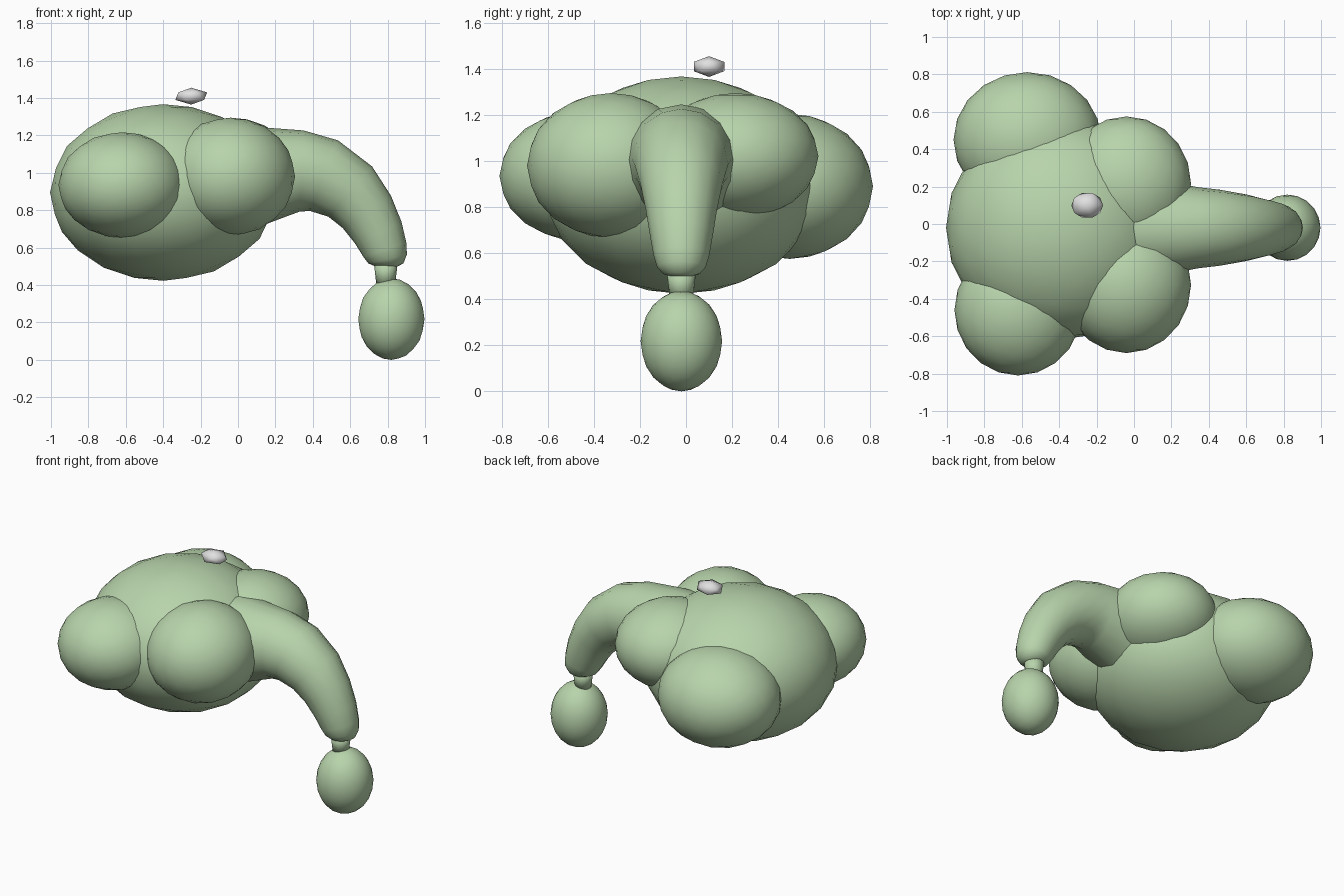
import bpy

cube = bpy.data.objects.get("Cube")
if cube:
    bpy.data.objects.remove(cube, do_unlink=True)


def make_material(name, color):
    mat = bpy.data.materials.new(name)
    mat.use_nodes = True
    mat.diffuse_color = color
    for node in mat.node_tree.nodes:
        if node.type == 'BSDF_PRINCIPLED':
            node.inputs["Base Color"].default_value = color
    return mat


green = make_material("pale_green", (0.48, 0.66, 0.41, 1))
grey = make_material("light_grey", (0.75, 0.75, 0.75, 1))


def finish(obj, name, mat):
    obj.name = name
    obj.data.materials.clear()
    obj.data.materials.append(mat)
    bpy.ops.object.shade_smooth()


def blob(name, center, radii, mat=green, detail=3):
    bpy.ops.mesh.primitive_ico_sphere_add(subdivisions=detail, radius=1, location=center)
    obj = bpy.context.object
    obj.scale = radii
    bpy.ops.object.transform_apply(location=False, rotation=False, scale=True)
    finish(obj, name, mat)


# Rounded central mass with four overlapping lobes
blob("body", (-0.40, -0.02, 0.895), (0.605, 0.60, 0.472))
blob("front_right_lobe", (-0.62, -0.46, 0.935), (0.34, 0.35, 0.282))
blob("front_left_lobe", (-0.04, -0.325, 0.98), (0.345, 0.365, 0.315))
blob("back_left_lobe", (-0.04, 0.215, 1.02), (0.345, 0.36, 0.275))
blob("back_right_lobe", (-0.57, 0.45, 0.89), (0.395, 0.362, 0.315))

# Drooping tapered arm: x, z and radius along its path
path = [(0.0, 0.975, 0.27), (0.12, 0.985, 0.262), (0.34, 1.01, 0.217),
        (0.46, 0.985, 0.203), (0.60, 0.90, 0.178), (0.69, 0.79, 0.155),
        (0.75, 0.68, 0.137), (0.785, 0.59, 0.121), (0.80, 0.54, 0.106),
        (0.805, 0.51, 0.08), (0.805, 0.50, 0.05)]
curve = bpy.data.curves.new("arm", 'CURVE')
curve.dimensions = '3D'
curve.bevel_depth = 1
curve.bevel_resolution = 6
curve.use_fill_caps = True
spline = curve.splines.new('POLY')
spline.points.add(len(path) - 1)
for point, (x, z, radius) in zip(spline.points, path):
    point.co = (x, -0.02, z, 1)
    point.radius = radius
arm = bpy.data.objects.new("arm", curve)
bpy.context.collection.objects.link(arm)
bpy.ops.object.select_all(action='DESELECT')
arm.select_set(True)
bpy.context.view_layer.objects.active = arm
bpy.ops.object.convert(target='MESH')
finish(bpy.context.object, "arm", green)

# Short neck and hanging bulb
bpy.ops.mesh.primitive_cone_add(vertices=16, radius1=0.05, radius2=0.065, depth=0.13,
                                location=(0.79, -0.02, 0.465))
finish(bpy.context.object, "neck", green)
blob("bulb", (0.82, -0.02, 0.218), (0.177, 0.177, 0.218))

# Small faceted pebble floating above the body
blob("pebble", (-0.25, 0.10, 1.41), (0.095, 0.078, 0.045), grey, 1)
